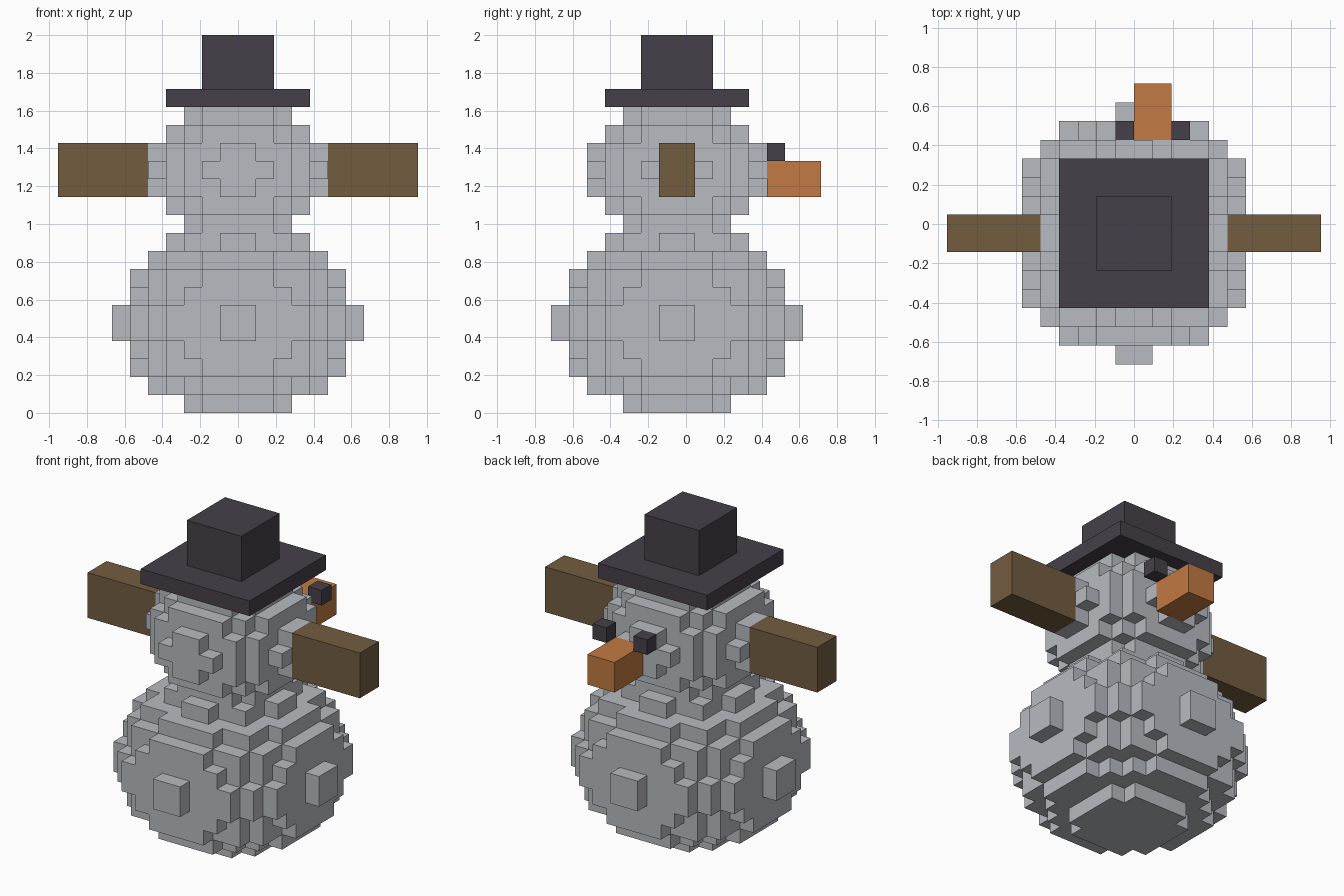
import bpy
import bmesh
from mathutils import Vector

U = 2 / 21                        # size of one block
CENTRE = Vector((0, -0.5, 0))     # body axis, in blocks

if "Cube" in bpy.data.objects:
    bpy.data.objects.remove(bpy.data.objects["Cube"], do_unlink=True)


def srgb(r, g, b):
    def lin(c):
        c /= 255
        return c / 12.92 if c <= 0.04045 else ((c + 0.055) / 1.055) ** 2.4
    return (lin(r), lin(g), lin(b), 1)


def material(name, colour):
    m = bpy.data.materials.new(name)
    m.diffuse_color = colour
    m.use_nodes = True
    bsdf = next(n for n in m.node_tree.nodes if n.type == 'BSDF_PRINCIPLED')
    bsdf.inputs["Base Color"].default_value = colour
    return m


SNOW = material("snow_grey", srgb(183, 187, 192))
COAL = material("coal_black", srgb(70, 64, 74))
WOOD = material("wood_brown", srgb(115, 92, 64))
CARROT = material("carrot_orange", srgb(194, 122, 66))


def finish(name, bm, mat):
    bmesh.ops.scale(bm, vec=(U, U, U), verts=bm.verts)
    mesh = bpy.data.meshes.new(name)
    bm.to_mesh(mesh)
    bm.free()
    mesh.materials.append(mat)
    bpy.context.collection.objects.link(bpy.data.objects.new(name, mesh))


def box(name, lo, hi, mat):
    """Box between two corners given in blocks."""
    bm = bmesh.new()
    bmesh.ops.create_cube(bm, size=1)
    lo, hi = Vector(lo), Vector(hi)
    bmesh.ops.scale(bm, vec=hi - lo, verts=bm.verts)
    bmesh.ops.translate(bm, vec=(lo + hi) / 2, verts=bm.verts)
    finish(name, bm, mat)


def block_ball(name, centre_z, radius_sq, squash, layers):
    """Flattened ball of blocks; only the outside faces are made."""
    cells = {(x, y, z)
             for z in layers for x in range(-8, 8) for y in range(-8, 8)
             if (x + 0.5) ** 2 + (y + 0.5) ** 2
             + squash * (z + 0.5 - centre_z) ** 2 <= radius_sq}
    bm = bmesh.new()
    for cell in cells:
        mid = Vector(cell) + Vector((0.5, 0.5, 0.5)) + CENTRE
        for axis in range(3):
            for sign in (-1, 1):
                n = [0, 0, 0]
                n[axis] = sign
                if tuple(c + d for c, d in zip(cell, n)) in cells:
                    continue
                n = Vector(n)
                a = Vector([float(i == (axis + 1) % 3) for i in range(3)])
                b = n.cross(a)
                bm.faces.new([bm.verts.new(mid + (n + a * s + b * t) / 2)
                              for s, t in ((-1, -1), (1, -1), (1, 1), (-1, 1))])
    bmesh.ops.remove_doubles(bm, verts=bm.verts, dist=0.01)
    finish(name, bm, SNOW)


# Snow body and head
block_ball("body", 5.02, 43.0, 1.5, range(0, 10))
block_ball("head", 13.5, 23.0, 1.4, range(10, 17))

# Hat
box("hat_brim", (-4, -4.5, 17), (4, 3.5, 18), COAL)
box("hat_crown", (-2, -2.5, 18), (2, 1.5, 21), COAL)

# Arms
box("left_arm", (5, -1.5, 12), (10, 0.5, 15), WOOD)
box("right_arm", (-10, -1.5, 12), (-5, 0.5, 15), WOOD)

# Face, on the +y side
box("nose", (0, 4.5, 12), (2, 7.5, 14), CARROT)
box("left_eye", (2, 4.5, 14), (3, 5.5, 15), COAL)
box("right_eye", (-1, 4.5, 14), (0, 5.5, 15), COAL)
